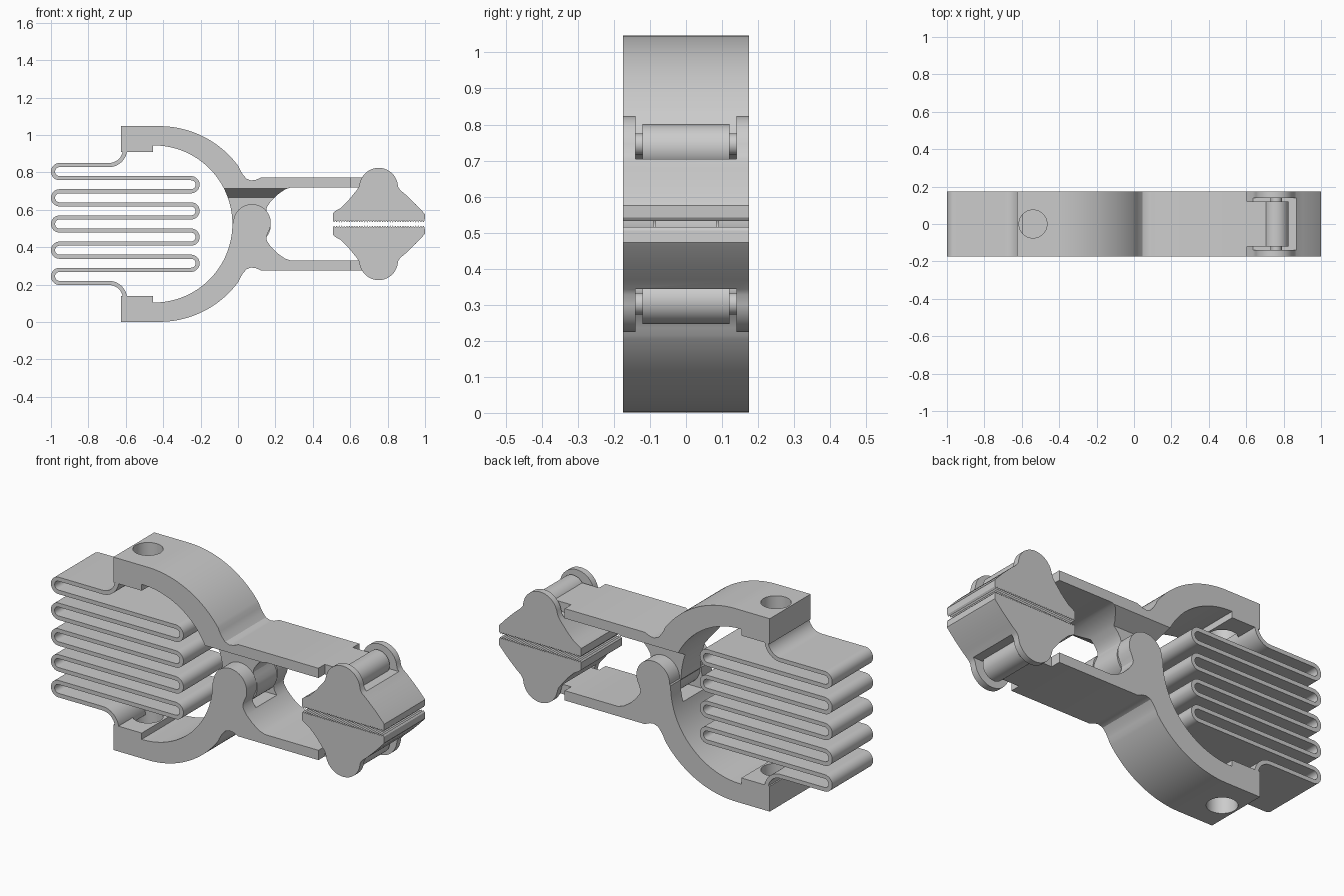
import bpy, bmesh, math

if "Cube" in bpy.data.objects:
    bpy.data.objects.remove(bpy.data.objects["Cube"])

MID = 0.524          # height of the mirror plane between the two halves
HALF = 0.175         # half of the depth along y

grey = bpy.data.materials.new("plain grey")
grey.diffuse_color = (0.6, 0.6, 0.6, 1)
grey.use_nodes = True
grey.node_tree.nodes["Principled BSDF"].inputs["Base Color"].default_value = grey.diffuse_color


def arc(cx, cz, r, a0, a1, n=24):
    return [(cx + r * math.cos(math.radians(a0 + (a1 - a0) * i / n)),
             cz + r * math.sin(math.radians(a0 + (a1 - a0) * i / n))) for i in range(n + 1)]


def flip(pts):
    return [(x, 2 * MID - z) for x, z in pts]


def prism(name, pts, lo, hi, axis="y"):
    """Extrude a closed profile along y (profile in xz) or along x (profile in yz)."""
    def at(p, d):
        return (p[0], d, p[1]) if axis == "y" else (d, p[0], p[1])
    bm = bmesh.new()
    a = [bm.verts.new(at(p, lo)) for p in pts]
    b = [bm.verts.new(at(p, hi)) for p in pts]
    n = len(pts)
    bm.faces.new(a)
    bm.faces.new(b[::-1])
    for i in range(n):
        bm.faces.new((a[i], b[i], b[(i + 1) % n], a[(i + 1) % n]))
    bmesh.ops.recalc_face_normals(bm, faces=bm.faces)
    me = bpy.data.meshes.new(name)
    bm.to_mesh(me)
    bm.free()
    me.materials.append(grey)
    ob = bpy.data.objects.new(name, me)
    bpy.context.collection.objects.link(ob)
    return ob


def rect(x0, x1, z0, z1):
    return [(x0, z0), (x1, z0), (x1, z1), (x0, z1)]


def activate(ob):
    bpy.ops.object.select_all(action="DESELECT")
    ob.select_set(True)
    bpy.context.view_layer.objects.active = ob


def boolean(ob, others, op="DIFFERENCE"):
    activate(ob)
    for other in others:
        mod = ob.modifiers.new("cut", "BOOLEAN")
        mod.operation, mod.solver, mod.object = op, "EXACT", other
        bpy.ops.object.modifier_apply(modifier=mod.name)
        bpy.data.objects.remove(other)


def smooth(ob):
    activate(ob)
    bpy.ops.object.shade_smooth_by_angle(angle=math.radians(28))


def screw_hole():
    bpy.ops.mesh.primitive_cylinder_add(vertices=48, radius=0.075, depth=3, location=(-0.54, 0, 0.5))
    return bpy.context.object


# Arm profile: curved shell, neck, flat bar and rounded hinge knuckle
arm = [(-0.625, 1.047)] + arc(-0.42, MID, 0.523, 90, 36, 32)
arm += [(0.012, 0.812), (0.025, 0.79), (0.045, 0.766), (0.07, 0.757), (0.095, 0.76), (0.125, 0.773),
        (0.605, 0.773), (0.605, 0.72), (0.285, 0.72), (0.25, 0.708), (0.21, 0.68),
        (0.175, 0.645), (0.155, 0.615), (0.151, 0.595), (0.16, 0.57), (0.172, 0.545)]
arm += arc(0.075, 0.518, 0.1, 0, -180, 32) + arc(-0.45, MID, 0.42, 0, 90, 32)
arm += [(-0.455, 0.944), (-0.455, 0.91), (-0.625, 0.91)]

# Upper arm: hinge narrowed to a middle tongue with sloped shoulders
upper_arm = prism("upper_arm", arm, -HALF, HALF)
cuts = [screw_hole()]
for s in (-1, 1):
    side = [(0.3, 0.3), (0.085, 0.3), (0.085, 0.665), (0.176, 0.715), (0.3, 0.715)]
    cuts.append(prism("cutter", [(s * y, z) for y, z in side], -0.3, 0.4, "x"))
boolean(upper_arm, cuts)
smooth(upper_arm)

# Lower arm: hinge split into two outer cheeks
lower_arm = prism("lower_arm", flip(arm), -HALF, HALF)
boolean(lower_arm, [screw_hole(), prism("cutter", rect(-0.2, 0.4, 0.41, 0.8), -0.09, 0.09)])
smooth(lower_arm)

# Folded spring: centre line of ten strips joined by half-turns, thickened to a band
PITCH, T = 0.07, 0.011
heights = [MID + PITCH * (4.5 - k) for k in range(10)]
lead = [(-0.604, 0.935)] + arc(-0.69, heights[0] + 0.086, 0.086, 0, -90, 12)
path = list(lead)
for k in range(9):
    zc = (heights[k] + heights[k + 1]) / 2
    if k % 2 == 0:
        path += arc(-0.954, zc, PITCH / 2, 90, 270, 16)
    else:
        path += arc(-0.251, zc, PITCH / 2, 90, -90, 16)
path += flip(lead)[::-1]
left, right = [], []
for i, (x, z) in enumerate(path):
    p, q = path[max(i - 1, 0)], path[min(i + 1, len(path) - 1)]
    # at joints between straights and arcs use the shorter neighbour for the tangent
    d0, d1 = math.dist(p, (x, z)), math.dist((x, z), q)
    if d0 > 0.1:
        dx, dz = x - p[0], z - p[1]
    elif d1 > 0.1:
        dx, dz = q[0] - x, q[1] - z
    else:
        dx, dz = q[0] - p[0], q[1] - p[1]
    l = math.hypot(dx, dz)
    left.append((x - dz / l * T, z + dx / l * T))
    right.append((x + dz / l * T, z - dx / l * T))
smooth(prism("folded_spring", left + right[::-1], -HALF, HALF))

# Jaw profile: serrated grip edge, flared sides and round boss
TEETH = 36
jaw = []
for i in range(TEETH):
    x = 0.507 + 0.491 * i / TEETH
    jaw += [(x, 0.542), (x + 0.491 / TEETH / 2, 0.533)]
jaw += [(0.998, 0.542), (1.0, 0.575), (0.993, 0.584), (0.95, 0.63), (0.9, 0.678), (0.868, 0.705)]
jaw += [(0.857, 0.72)] + arc(0.752, 0.721, 0.103, 15, 165, 32)
jaw += [(0.645, 0.72), (0.635, 0.705), (0.59, 0.65), (0.55, 0.61), (0.52, 0.593), (0.507, 0.582)]

for name, turn in (("upper", lambda p: p), ("lower", flip)):
    # Jaw with a pocket between two end discs
    ob = prism(name + "_jaw", turn(jaw), -HALF, HALF)
    boolean(ob, [prism("cutter", turn(rect(0.55, 0.88, 0.705, 0.95)), -0.14, 0.14)])
    smooth(ob)
    # Narrow end of the arm, its barrel and the thin axle
    prism(name + "_arm_tip", turn(rect(0.6, 0.74, 0.72, 0.773)), -0.12, 0.12)
    smooth(prism(name + "_barrel", turn(arc(0.76, 0.735, 0.066, 0, 352.5, 47)), -0.12, 0.12))
    smooth(prism(name + "_axle", turn(arc(0.76, 0.745, 0.03, 0, 345, 23)), -0.145, 0.145))
